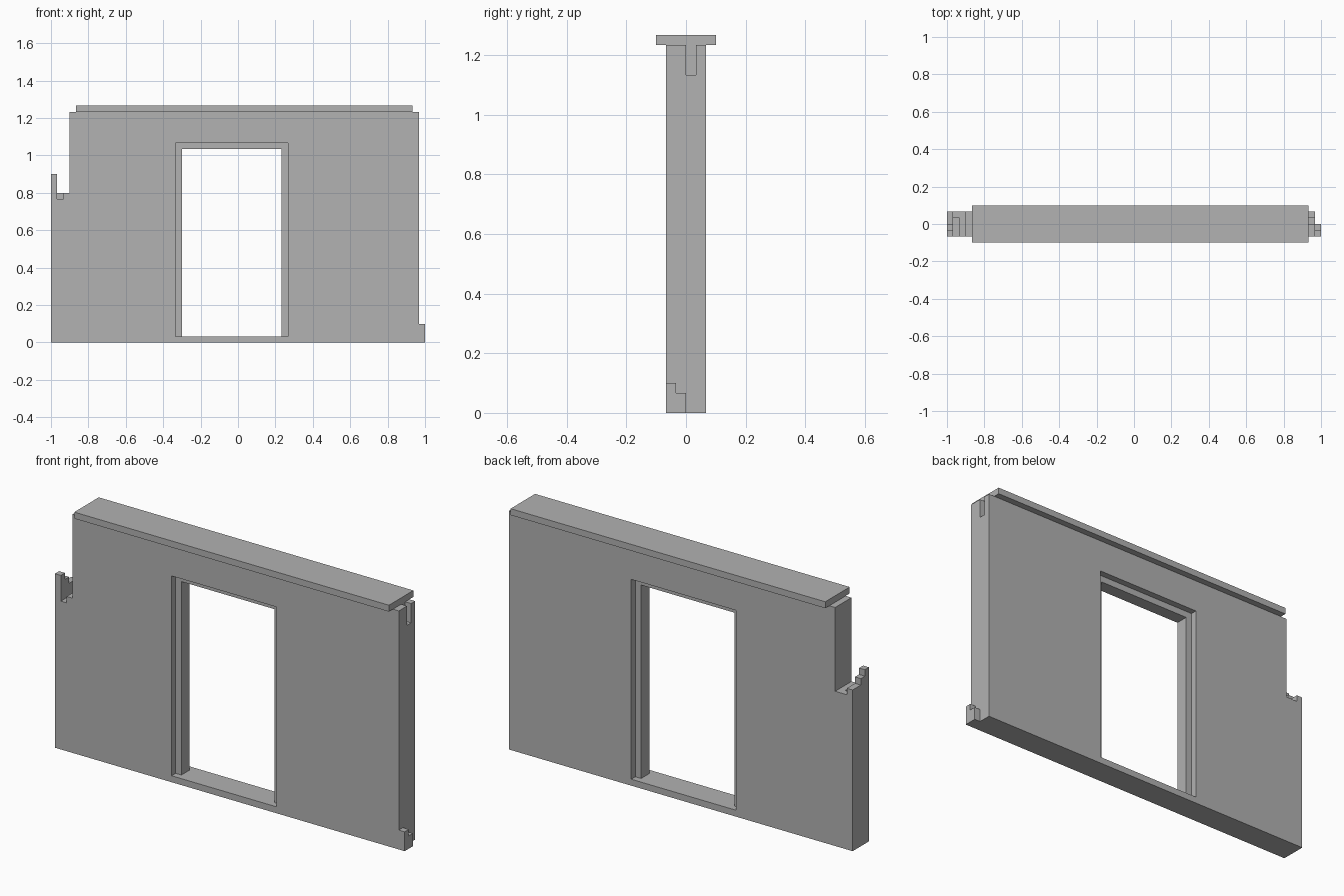
import bpy
import bmesh
from mathutils import Vector

if "Cube" in bpy.data.objects:
    bpy.data.objects.remove(bpy.data.objects["Cube"], do_unlink=True)

UNIT = 1 / 30  # every part sits on this module

grey = bpy.data.materials.new("plain grey")
grey.use_nodes = True
colour = (0.445, 0.445, 0.445, 1)
grey.diffuse_color = colour
grey.node_tree.nodes["Principled BSDF"].inputs["Base Color"].default_value = colour


def box(name, x, y, z):
    """Box spanning the given module ranges on each axis."""
    low, high = (Vector(p) * UNIT for p in zip(x, y, z))
    bm = bmesh.new()
    bmesh.ops.create_cube(bm, size=1)
    for v in bm.verts:
        v.co = (low + high) / 2 + v.co * (high - low)
    mesh = bpy.data.meshes.new(name)
    bm.to_mesh(mesh)
    bm.free()
    mesh.materials.append(grey)
    obj = bpy.data.objects.new(name, mesh)
    bpy.context.collection.objects.link(obj)
    return obj


def cut(target, x, y, z):
    """Subtract a box from the target."""
    cutter = box("cutter", x, y, z)
    cutter.hide_render = True
    mod = target.modifiers.new("cut", "BOOLEAN")
    mod.operation = "DIFFERENCE"
    mod.solver = "EXACT"
    mod.object = cutter
    bpy.context.view_layer.objects.active = target
    bpy.ops.object.modifier_apply(modifier=mod.name)
    bpy.data.objects.remove(cutter, do_unlink=True)


THROUGH = (-3, 3)
TOP = 38

# Wall panel
wall = box("wall_panel", (-30, 30), (-2, 2), (0, 37))

# Upper corner notch, stepped end lug and locking slot
cut(wall, (-29, -27), THROUGH, (24, TOP))
for y_start, height in ((-3, 27), (-1, 26), (0, 25)):
    cut(wall, (-31, -28), (y_start, 3), (height, TOP))
cut(wall, (-29, -28), (-3, 1), (23, 30))

# Stepped foot lug and upper slot on the opposite end
for y_start, height in ((-3, 3), (-1, 2), (0, -1)):
    cut(wall, (29, 31), (y_start, 3), (height, TOP))
cut(wall, (28, 31), (0, 1), (34, TOP))

# Doorway with a rebate on both sides
cut(wall, (-9, 7), THROUGH, (1, 31))
for depth in ((-3, -1), (1, 3)):
    cut(wall, (-10, 8), depth, (1, 32))

# Overhanging cap rail
box("cap_rail", (-26, 28), (-3, 3), (37, 38))
